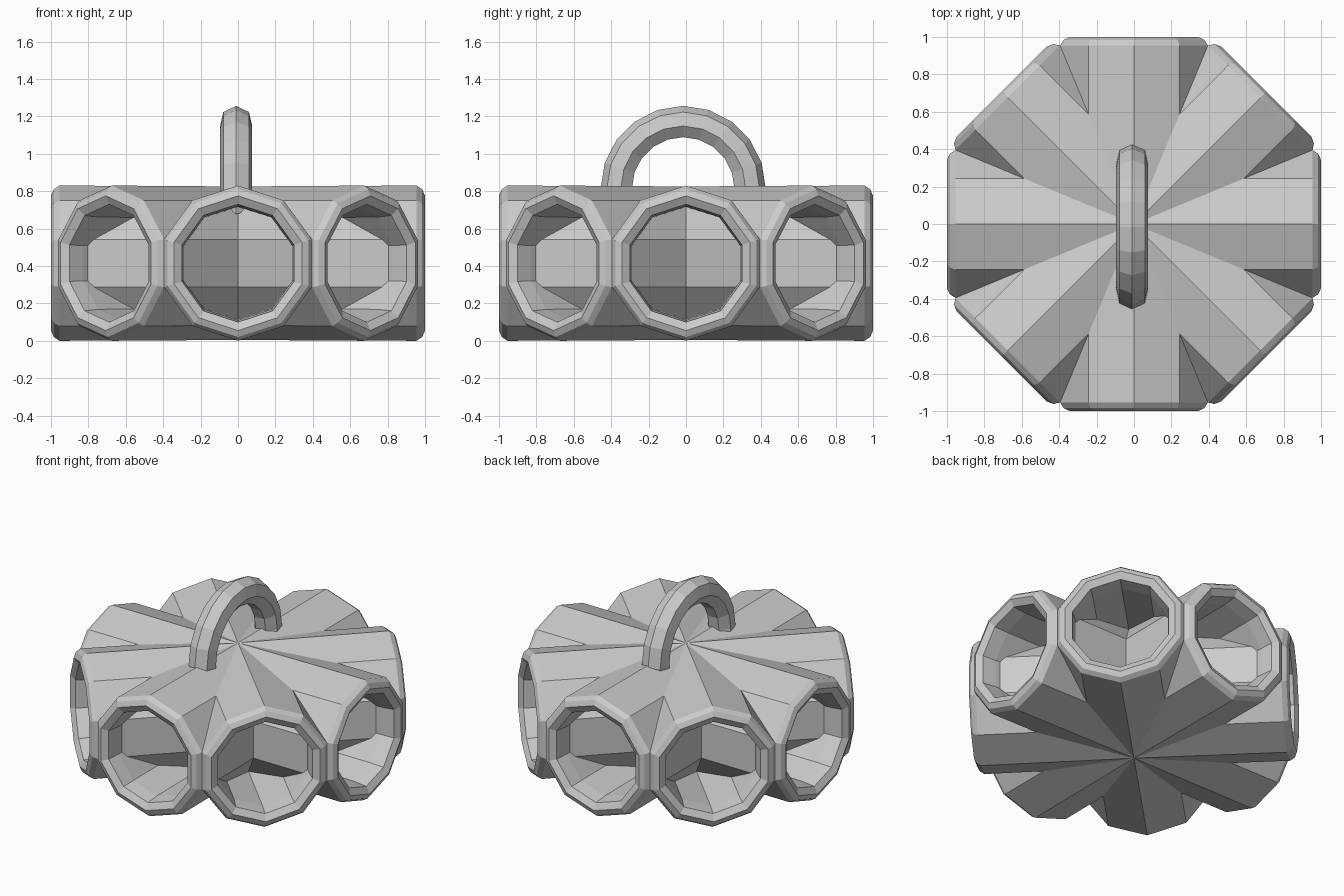
import bpy, bmesh, math
from mathutils import Vector

if "Cube" in bpy.data.objects:
    bpy.data.objects.remove(bpy.data.objects["Cube"])

SIDES = 10
MID_Z = 0.415
# tube profile: (radius, distance from centre), from closed core out and back along the bore
PROFILE = [(0.41, 0.0), (0.415, 0.955), (0.395, 0.985), (0.36, 1.0),
           (0.315, 0.975), (0.305, 0.88), (0.30, 0.30)]


def finish(bm, name):
    bmesh.ops.recalc_face_normals(bm, faces=bm.faces)
    mesh = bpy.data.meshes.new(name)
    bm.to_mesh(mesh)
    bm.free()
    obj = bpy.data.objects.new(name, mesh)
    bpy.context.collection.objects.link(obj)
    return obj


def tube(name, angle):
    """Lathe the profile around a horizontal axis pointing at the given angle."""
    axis = Vector((math.cos(angle), math.sin(angle), 0))
    side = Vector((-axis.y, axis.x, 0))
    up = Vector((0, 0, 1))
    bm = bmesh.new()
    rings = []
    for r, d in PROFILE:
        ring = []
        for i in range(SIDES):
            t = 2 * math.pi * i / SIDES
            p = axis * d + side * (r * math.sin(t)) + up * (MID_Z + r * math.cos(t))
            ring.append(bm.verts.new(p))
        rings.append(ring)
    for a, b in zip(rings, rings[1:]):
        for i in range(SIDES):
            j = (i + 1) % SIDES
            bm.faces.new((a[i], a[j], b[j], b[i]))
    bm.faces.new(rings[0])
    bm.faces.new(rings[-1])
    return finish(bm, name)


def handle(name, major=0.353, minor=0.088, steps=10, sides=7):
    """Half-ring carrying handle, its feet sunk into the tubes."""
    bm = bmesh.new()
    rings = []
    for k in range(-1, steps + 2):
        a = math.pi * k / steps
        ring = []
        for i in range(sides):
            t = 2 * math.pi * i / sides
            r = major + minor * math.cos(t)
            ring.append(bm.verts.new((-0.01 + minor * math.sin(t),
                                      -0.015 + r * math.cos(a),
                                      0.815 + r * math.sin(a))))
        rings.append(ring)
    for a, b in zip(rings, rings[1:]):
        for i in range(sides):
            j = (i + 1) % sides
            bm.faces.new((a[i], a[j], b[j], b[i]))
    bm.faces.new(rings[0])
    bm.faces.new(rings[-1])
    return finish(bm, name)


# eight hollow tubes radiating from the centre
for n in range(8):
    tube(f"tube_{n + 1}", n * math.pi / 4)

# carrying handle on top
handle("handle")
